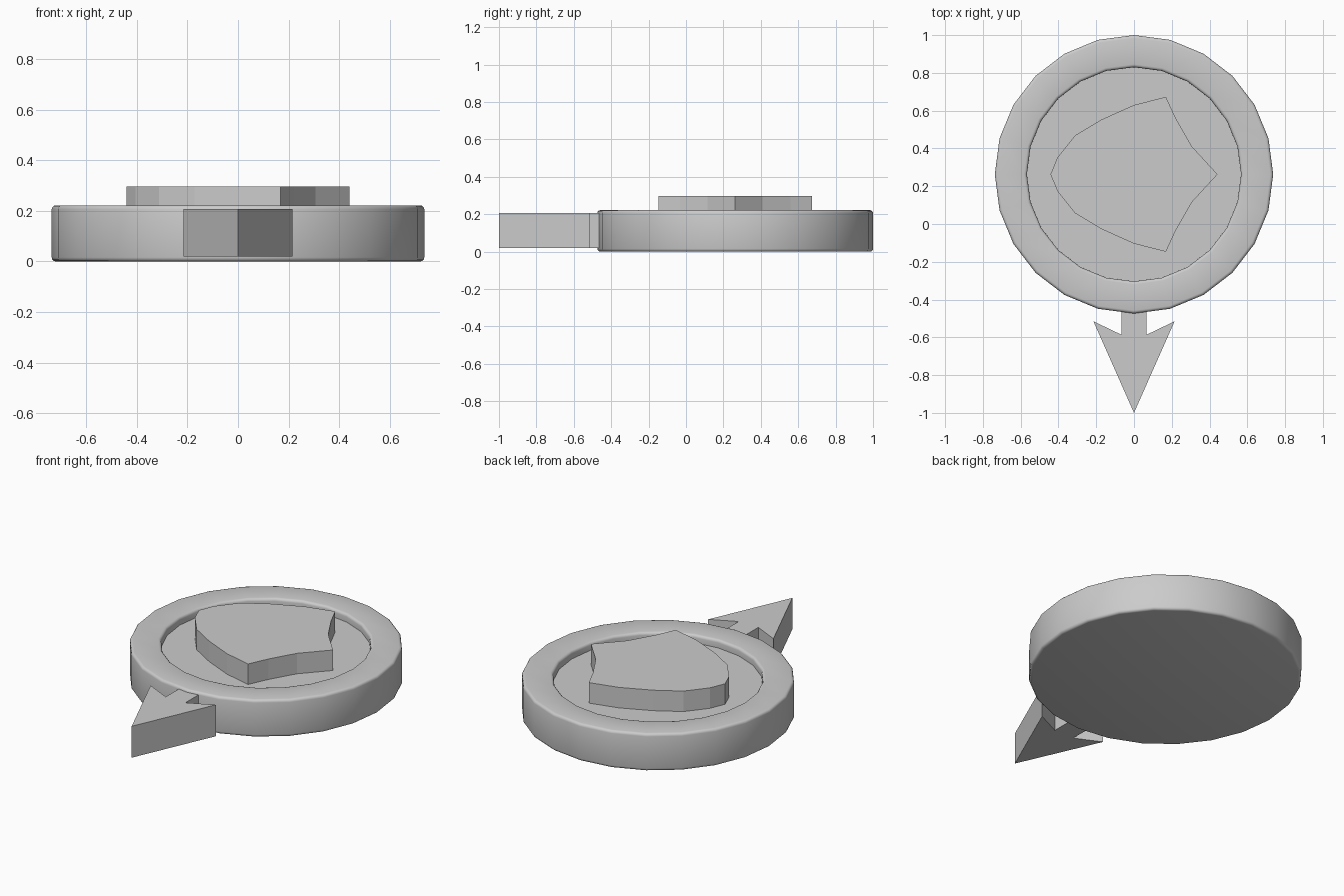
import bpy, bmesh, math

if "Cube" in bpy.data.objects:
    bpy.data.objects.remove(bpy.data.objects["Cube"])

CY = 0.263      # centre of the round base
SIDES = 24


def finish(bm, name):
    bmesh.ops.recalc_face_normals(bm, faces=bm.faces)
    mesh = bpy.data.meshes.new(name)
    bm.to_mesh(mesh)
    bm.free()
    obj = bpy.data.objects.new(name, mesh)
    bpy.context.collection.objects.link(obj)
    return obj


def lathe(name, profile):
    """Revolve (radius, z) points into a capped solid."""
    bm = bmesh.new()
    rings = []
    for r, z in profile:
        rings.append([bm.verts.new((r * math.cos(a), CY + r * math.sin(a), z))
                      for a in (2 * math.pi * i / SIDES for i in range(SIDES))])
    for lo, hi in zip(rings, rings[1:]):
        for i in range(SIDES):
            j = (i + 1) % SIDES
            bm.faces.new((lo[i], lo[j], hi[j], hi[i]))
    bm.faces.new(rings[0])
    bm.faces.new(rings[-1])
    return finish(bm, name)


def prism(name, outline, z0, z1):
    """Extrude a flat outline from z0 to z1."""
    bm = bmesh.new()
    face = bm.faces.new([bm.verts.new((x, y, z0)) for x, y in outline])
    top = bmesh.ops.extrude_face_region(bm, geom=[face])["geom"]
    for v in top:
        if isinstance(v, bmesh.types.BMVert):
            v.co.z = z1
    return finish(bm, name)


def corner(r, z, size, start):
    """Quarter-round bevel points, running counter-clockwise from start angle."""
    return [(r + size * math.cos(math.radians(start + t)),
             z + size * math.sin(math.radians(start + t))) for t in (0, 30, 60, 90)]


# Round base with softened rims and a sunken floor
b = 0.016
profile = (corner(0.737 - b, b, b, -90)
           + corner(0.737 - b, 0.222 - b, b, 0)
           + corner(0.567 + b, 0.222 - b, b, 90)
           + [(0.567, 0.175)])
base = lathe("round_base", profile)
bpy.context.view_layer.objects.active = base
base.select_set(True)
bpy.ops.object.shade_smooth_by_angle(angle=math.radians(40))
base.select_set(False)

# Shield emblem, half outline mirrored across the base centre
half = [(0.442, 0), (0.307, 0.147), (0.222, 0.295), (0.169, 0.41), (0, 0.367),
        (-0.172, 0.29), (-0.312, 0.206), (-0.405, 0.09), (-0.442, 0)]
shield = half + [(x, -y) for x, y in reversed(half[1:-1])]
prism("shield_emblem", [(x, y + CY) for x, y in shield], 0.174, 0.297)

# Arrow pointing forward, stem rooted inside the rim
right = [(0.065, -0.44), (0.065, -0.587), (0.215, -0.515)]
arrow = right + [(0, -1)] + [(-x, y) for x, y in reversed(right)]
prism("direction_arrow", arrow, 0.02, 0.207)
